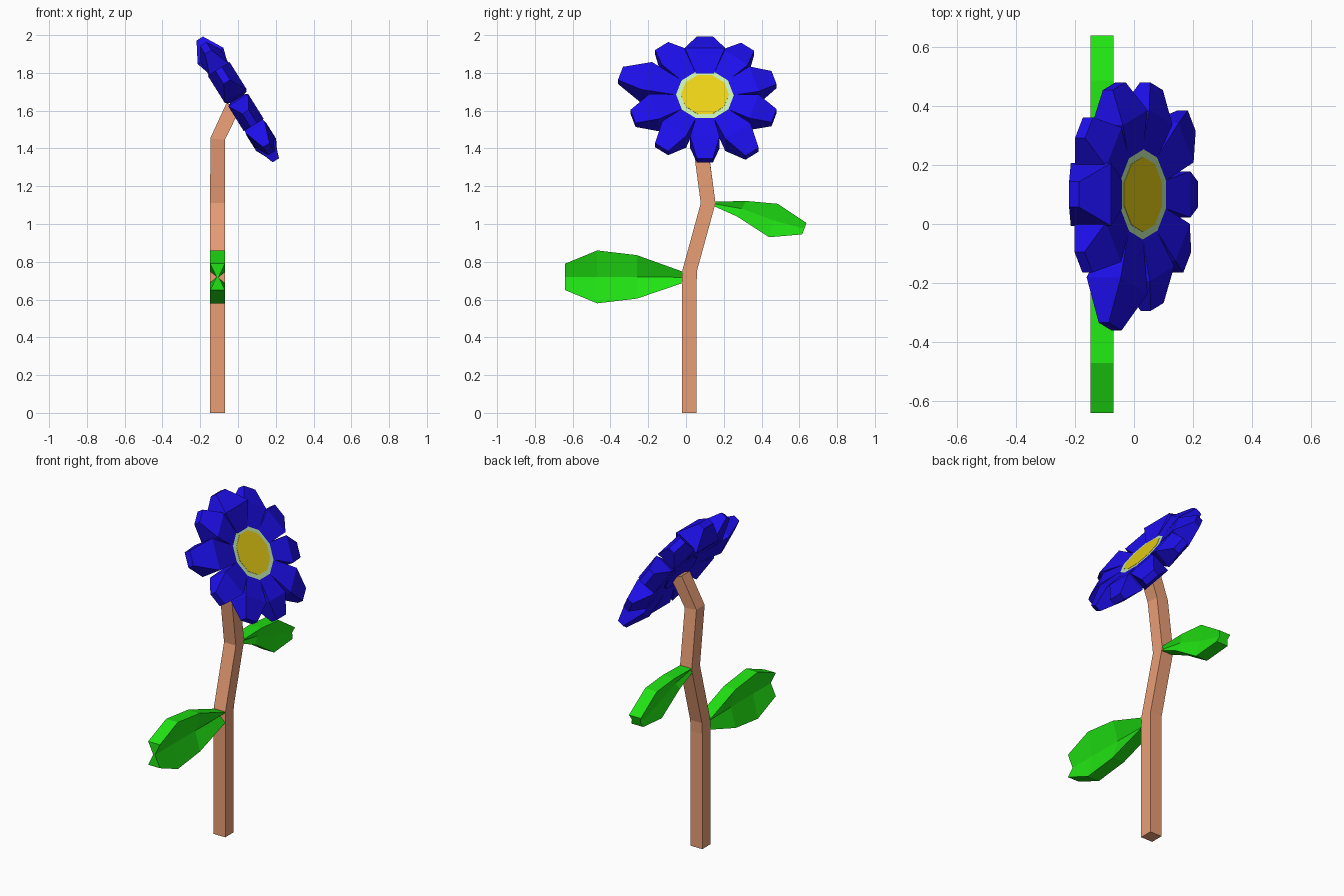
import bpy, bmesh, math
from mathutils import Vector

if "Cube" in bpy.data.objects:
    bpy.data.objects.remove(bpy.data.objects["Cube"])

def material(name, rgb):
    m = bpy.data.materials.new(name)
    m.diffuse_color = (*rgb, 1)
    m.use_nodes = True
    m.node_tree.nodes["Principled BSDF"].inputs["Base Color"].default_value = m.diffuse_color
    return m

STEM = material("stem_brown", (0.815, 0.342, 0.18))
LEAF = material("leaf_green", (0.0148, 0.77, 0.0065))
BLUE = material("petal_blue", (0.0122, 0.0046, 0.83))
PALE = material("ring_pale", (0.546, 0.85, 0.45))
YELLOW = material("centre_yellow", (0.83, 0.64, 0.0075))

def loft(name, rings, mat):
    """Skin a list of equal-length point rings and cap both ends."""
    bm = bmesh.new()
    vs = [[bm.verts.new(p) for p in ring] for ring in rings]
    n = len(vs[0])
    for a, b in zip(vs, vs[1:]):
        for i in range(n):
            j = (i + 1) % n
            bm.faces.new((a[i], a[j], b[j], b[i]))
    bm.faces.new(vs[0][::-1])
    bm.faces.new(vs[-1])
    bmesh.ops.recalc_face_normals(bm, faces=bm.faces)
    me = bpy.data.meshes.new(name)
    bm.to_mesh(me)
    bm.free()
    ob = bpy.data.objects.new(name, me)
    me.materials.append(mat)
    bpy.context.collection.objects.link(ob)
    return ob

# Stem: square section along a bent path, last ring tilted towards the flower
X0, H = -0.108, 0.039
path = [(X0, 0.017, 0), (X0, 0.017, 0.69), (X0, 0.02, 0.755),
        (X0, 0.117, 1.11), (X0, 0.072, 1.45), (-0.025, 0.09, 1.625)]
tilt = [0, 0, 0, 0, 0.1, 0.4]
corners = [(-H, -H), (H, -H), (H, H), (-H, H)]
loft("stem", [[(x + a * math.cos(t), y + b, z - a * math.sin(t)) for a, b in corners]
              for (x, y, z), t in zip(path, tilt)], STEM)

# Leaves: thick rims with a pinched midrib; sections are upper and lower (y, z)
def leaf(name, m, sections):
    rings = []
    for (yu, zu), (yl, zl) in sections:
        ym, zm = (yu + yl) / 2, (zu + zl) / 2
        rings.append([(X0 - H, yu, zu), (X0 + H, yu, zu), (X0 + m, ym, zm),
                      (X0 + H, yl, zl), (X0 - H, yl, zl), (X0 - m, ym, zm)])
    loft(name, rings, LEAF)

leaf("lower_leaf", 0.006,
     [((-0.01, 0.745), (-0.01, 0.69)), ((-0.26, 0.835), (-0.26, 0.605)),
      ((-0.47, 0.86), (-0.47, 0.58)), ((-0.64, 0.79), (-0.64, 0.65))])
leaf("upper_leaf", 0.028,
     [((0.14, 1.118), (0.135, 1.1)), ((0.32, 1.122), (0.27, 1.04)),
      ((0.485, 1.107), (0.44, 0.93)), ((0.638, 1.005), (0.615, 0.945))])

# Flower head frame: tilted disc facing +x and up
C = Vector((0.03, 0.1, 1.685))
T = math.radians(32)
U = Vector((-math.sin(T), 0, math.cos(T)))
N = Vector((math.cos(T), 0, math.sin(T)))
Y = Vector((0, 1, 0))

def disc(name, r0, r1, back, front, mat):
    def ring(r, h):
        return [C + N * h + (Y * math.cos(a) + U * math.sin(a)) * r
                for a in (math.tau * i / 10 for i in range(10))]
    loft(name, [ring(r0, back), ring(r1, front)], mat)

disc("flower_back", 0.12, 0.155, -0.08, -0.02, BLUE)
disc("pale_ring", 0.165, 0.165, -0.03, 0.0, PALE)
disc("flower_centre", 0.127, 0.127, -0.01, 0.0015, YELLOW)

# Petals: faceted wedges, widest at the shoulder; (tip radius, shoulder scale)
petals = [(0.375, 1.3), (0.39, 1.0), (0.47, 1.1), (0.4, 1.0), (0.39, 0.95),
          (0.385, 0.95), (0.425, 1.0), (0.385, 0.95), (0.385, 1.0), (0.385, 1.0)]
for i, (tip, s) in enumerate(petals):
    a = math.radians(90 + 36 * i)
    out = Y * math.cos(a) + U * math.sin(a)
    side = U * math.cos(a) - Y * math.sin(a)
    mid = C - N * 0.04
    prof = [(0.12, 0.042, 0.036), (0.27 + (tip - 0.38) * 0.6, 0.082 * s, 0.062 * s),
            (tip, 0.043, 0.02)]
    loft(f"petal_{i + 1}", [[mid + out * r + side * w * p + N * h * q
                             for p, q in ((-1, -1), (1, -1), (1, 1), (-1, 1))]
                            for r, w, h in prof], BLUE)
